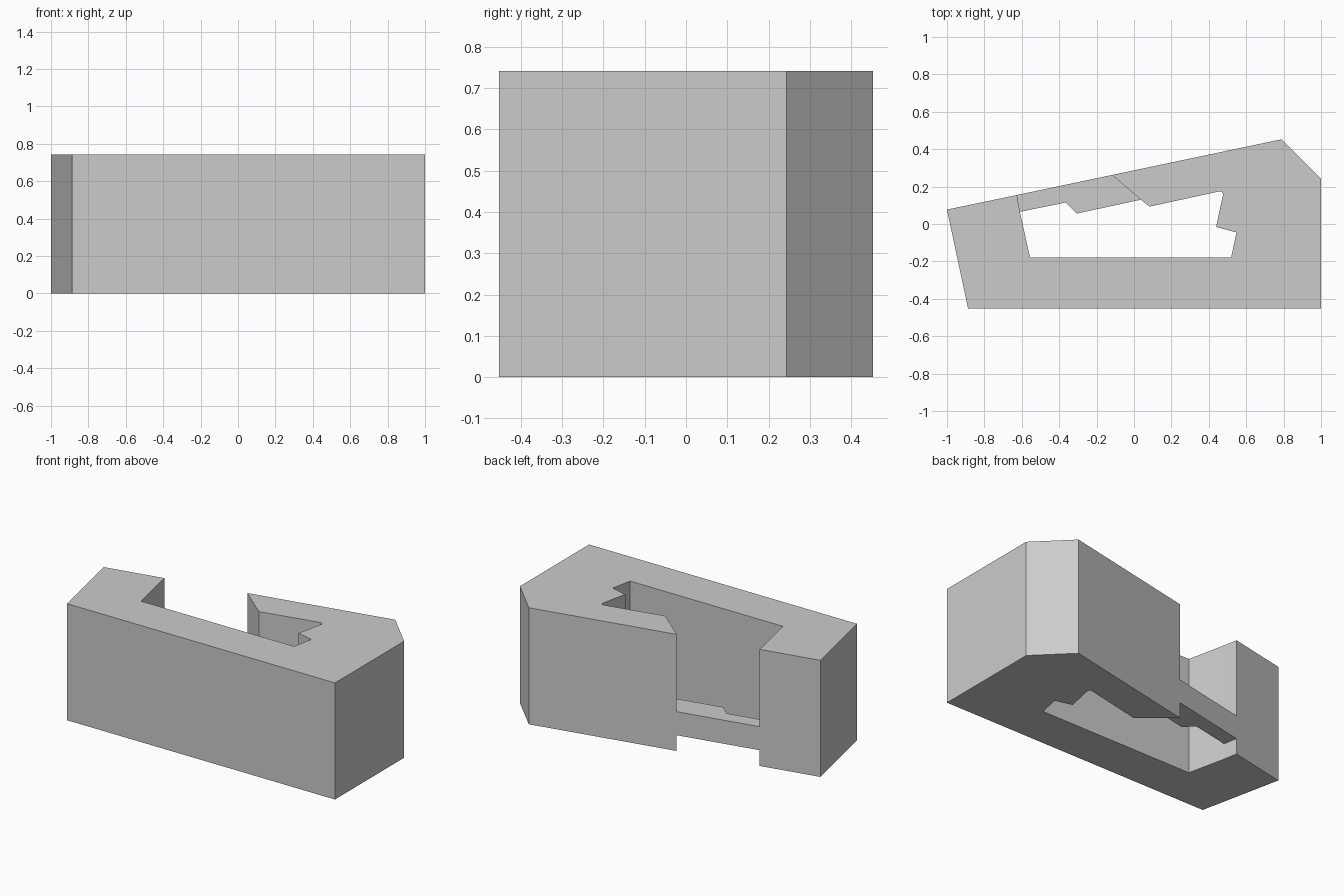
import bpy
import bmesh

cube = bpy.data.objects.get("Cube")
if cube:
    bpy.data.objects.remove(cube, do_unlink=True)

HEIGHT = 0.742

grey = bpy.data.materials.new("plain grey")
grey.use_nodes = True
grey.diffuse_color = (0.6, 0.6, 0.6, 1)
grey.node_tree.nodes["Principled BSDF"].inputs["Base Color"].default_value = (0.6, 0.6, 0.6, 1)


def prism(name, outline, bottom, top):
    """Extrude a plan outline between two heights."""
    bm = bmesh.new()
    face = bm.faces.new([bm.verts.new((x, y, bottom)) for x, y in outline])
    raised = bmesh.ops.extrude_face_region(bm, geom=[face], use_keep_orig=True)
    verts = [v for v in raised["geom"] if isinstance(v, bmesh.types.BMVert)]
    bmesh.ops.translate(bm, verts=verts, vec=(0, 0, top - bottom))
    bmesh.ops.recalc_face_normals(bm, faces=bm.faces)
    mesh = bpy.data.meshes.new(name)
    bm.to_mesh(mesh)
    bm.free()
    mesh.materials.append(grey)
    obj = bpy.data.objects.new(name, mesh)
    bpy.context.collection.objects.link(obj)
    return obj


# Corners shared by the body and the bridge across its back opening
gap_right = [(-0.626, 0.155), (-0.61, 0.065)]
gap_left = [(0.037, 0.13), (-0.118, 0.262)]

# Body: outer walls, then the open pocket with its notch
outer = [(0.79, 0.453), (1, 0.243), (1, -0.453), (-0.887, -0.453), (-1, 0.077)]
pocket = [(-0.556, -0.18), (0.519, -0.18), (0.548, -0.045), (0.439, -0.016),
          (0.476, 0.158), (0.47, 0.174), (0.455, 0.174), (0.083, 0.093)]
prism("body", outer + gap_right + pocket + gap_left, 0, HEIGHT)

# Low bridge, raised off the ground, with a stepped inner edge
step = [(-0.364, 0.115), (-0.305, 0.056)]
prism("bridge", gap_right + step + gap_left, 0.10, 0.25)
